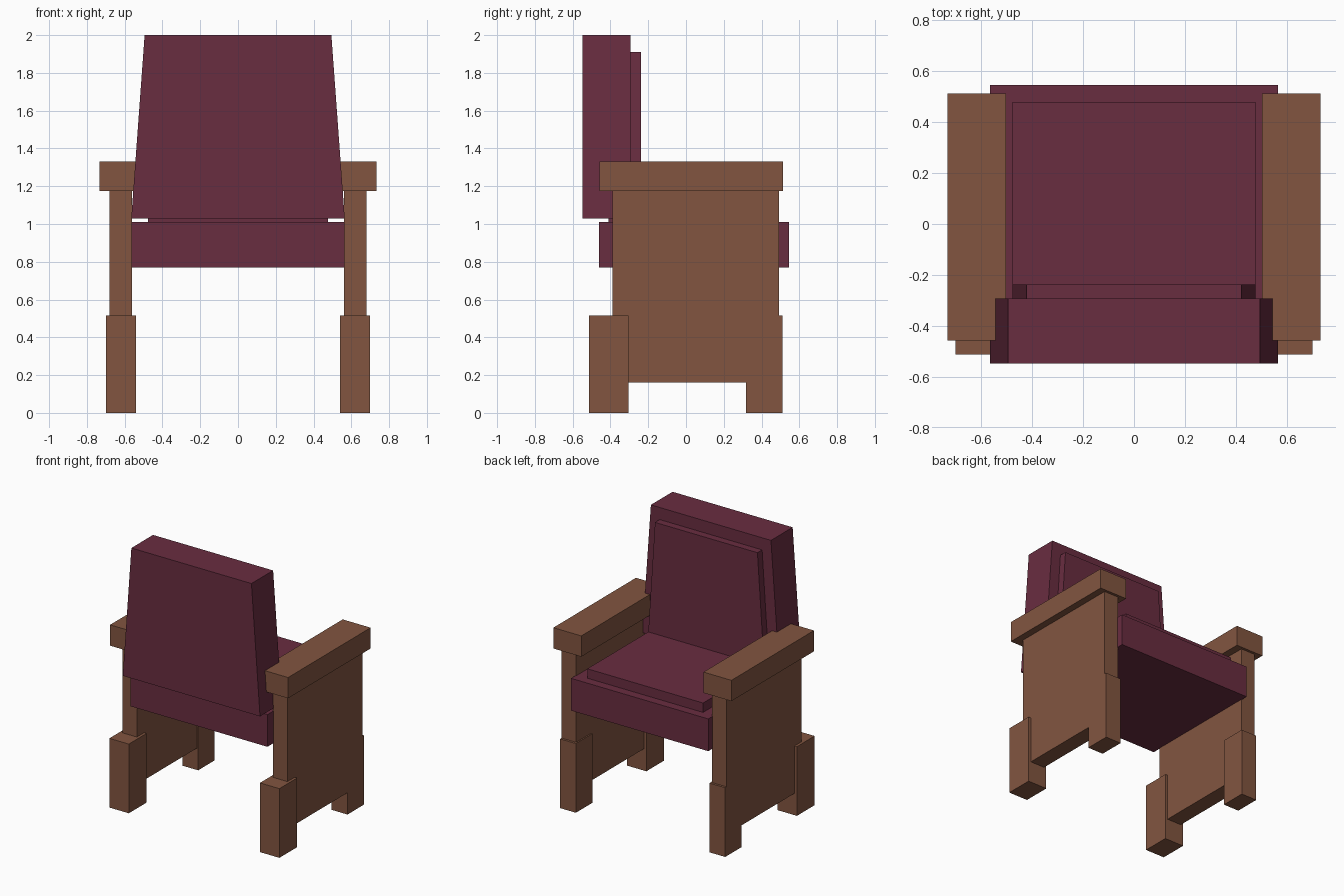
import bpy
import bmesh

default = bpy.data.objects.get("Cube")
if default:
    bpy.data.objects.remove(default, do_unlink=True)


def material(name, colour):
    mat = bpy.data.materials.new(name)
    mat.use_nodes = True
    mat.diffuse_color = colour
    mat.node_tree.nodes["Principled BSDF"].inputs["Base Color"].default_value = colour
    return mat


wood = material("brown wood", (0.223, 0.091, 0.051, 1))
fabric = material("maroon fabric", (0.141, 0.026, 0.051, 1))


def box(name, mat, x, y, z, top_scale=1.0):
    """Box from (min, max) ranges; top_scale narrows the top face across x."""
    bm = bmesh.new()
    bmesh.ops.create_cube(bm, size=1)
    for v in bm.verts:
        taper = top_scale if v.co.z > 0 else 1.0
        v.co = [lo + (c + 0.5) * (hi - lo) for c, (lo, hi) in zip(v.co, (x, y, z))]
        v.co.x *= taper
    mesh = bpy.data.meshes.new(name)
    bm.to_mesh(mesh)
    bm.free()
    mesh.materials.append(mat)
    obj = bpy.data.objects.new(name, mesh)
    bpy.context.collection.objects.link(obj)
    return obj


# Upholstery
box("seat", fabric, (-0.565, 0.565), (-0.46, 0.545), (0.77, 1.01))
box("seat_cushion", fabric, (-0.477, 0.477), (-0.41, 0.48), (1.01, 1.08))
box("backrest", fabric, (-0.565, 0.565), (-0.548, -0.293), (1.03, 2.0), 0.875)
box("back_cushion", fabric, (-0.477, 0.477), (-0.293, -0.238), (1.08, 1.91), 0.884)

# Wooden sides, mirrored left and right
side_parts = {
    "armrest": ((0.503, 0.733), (-0.458, 0.513), (1.175, 1.33)),
    "side_panel": ((0.56, 0.68), (-0.39, 0.493), (0.162, 1.175)),
    "backrest_side_leg": ((0.54, 0.70), (-0.513, -0.305), (0, 0.515)),
    "seat_side_leg": ((0.55, 0.68), (0.317, 0.51), (0, 0.515)),
}
for side, sign in (("left", 1), ("right", -1)):
    for part, (x, y, z) in side_parts.items():
        box(f"{side}_{part}", wood, sorted(sign * c for c in x), y, z)
